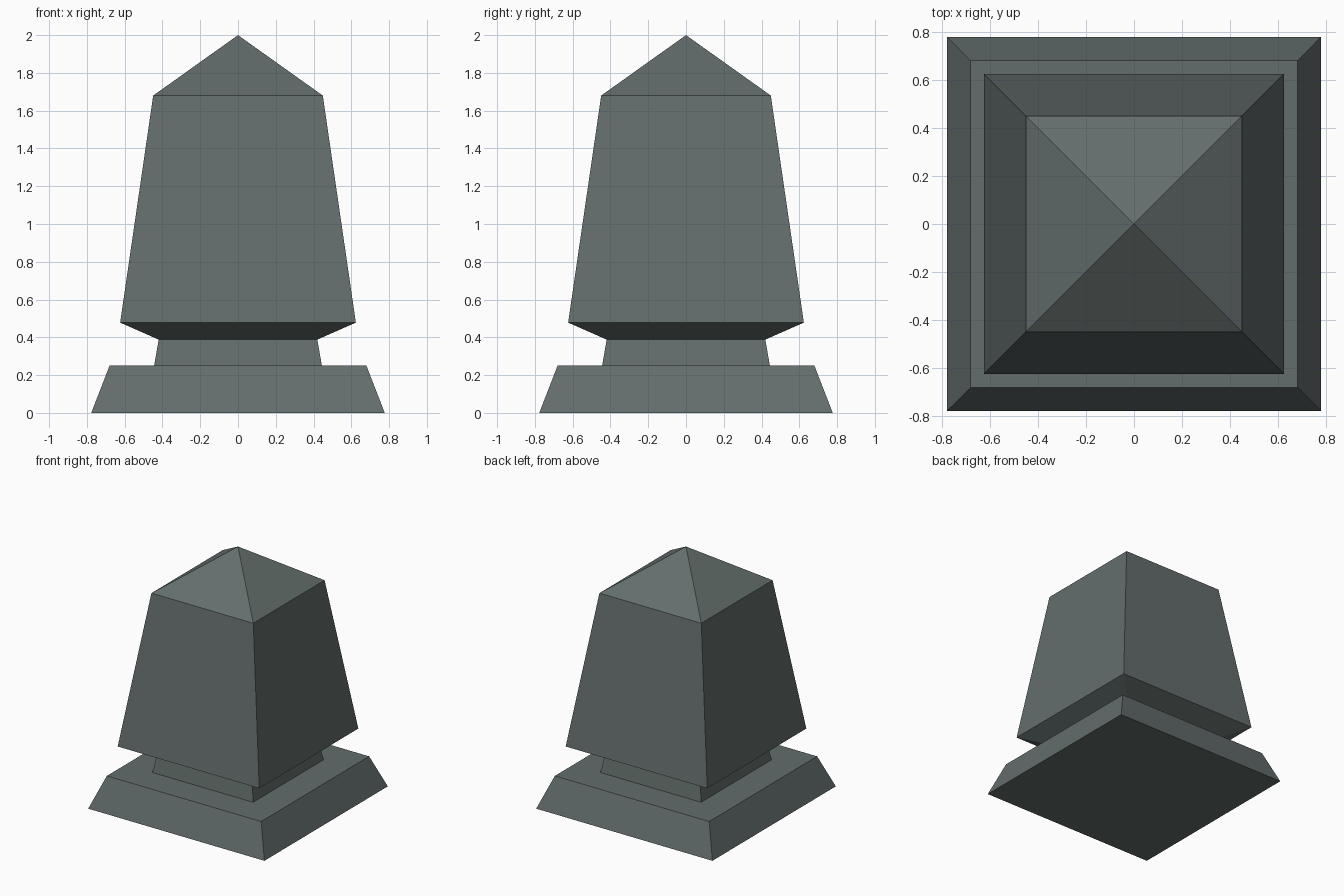
import bpy, bmesh

if "Cube" in bpy.data.objects:
    bpy.data.objects.remove(bpy.data.objects["Cube"])

stone = bpy.data.materials.new("dark grey stone")
stone.diffuse_color = (0.125, 0.155, 0.15, 1)
stone.use_nodes = True
stone.node_tree.nodes["Principled BSDF"].inputs["Base Color"].default_value = stone.diffuse_color

# Square cross-sections from bottom to top: (half width, height)
PROFILE = [
    (0.777, 0.0), (0.68, 0.25),      # sloped plinth
    (0.444, 0.25), (0.42, 0.388),    # recessed neck
    (0.624, 0.478), (0.449, 1.68),   # flared, tapering body
]
APEX = 2.0

bm = bmesh.new()
rings = [[bm.verts.new((sx * w, sy * w, z))
          for sx, sy in ((-1, -1), (1, -1), (1, 1), (-1, 1))]
         for w, z in PROFILE]

# Underside and sides
bm.faces.new(rings[0][::-1])
for low, high in zip(rings, rings[1:]):
    for i in range(4):
        j = (i + 1) % 4
        bm.faces.new((low[i], low[j], high[j], high[i]))

# Pyramid cap
tip = bm.verts.new((0, 0, APEX))
for i in range(4):
    bm.faces.new((rings[-1][i], rings[-1][(i + 1) % 4], tip))

bmesh.ops.recalc_face_normals(bm, faces=bm.faces[:])
mesh = bpy.data.meshes.new("stone_post")
bm.to_mesh(mesh)
bm.free()
mesh.materials.append(stone)
bpy.context.collection.objects.link(bpy.data.objects.new("stone_post", mesh))
